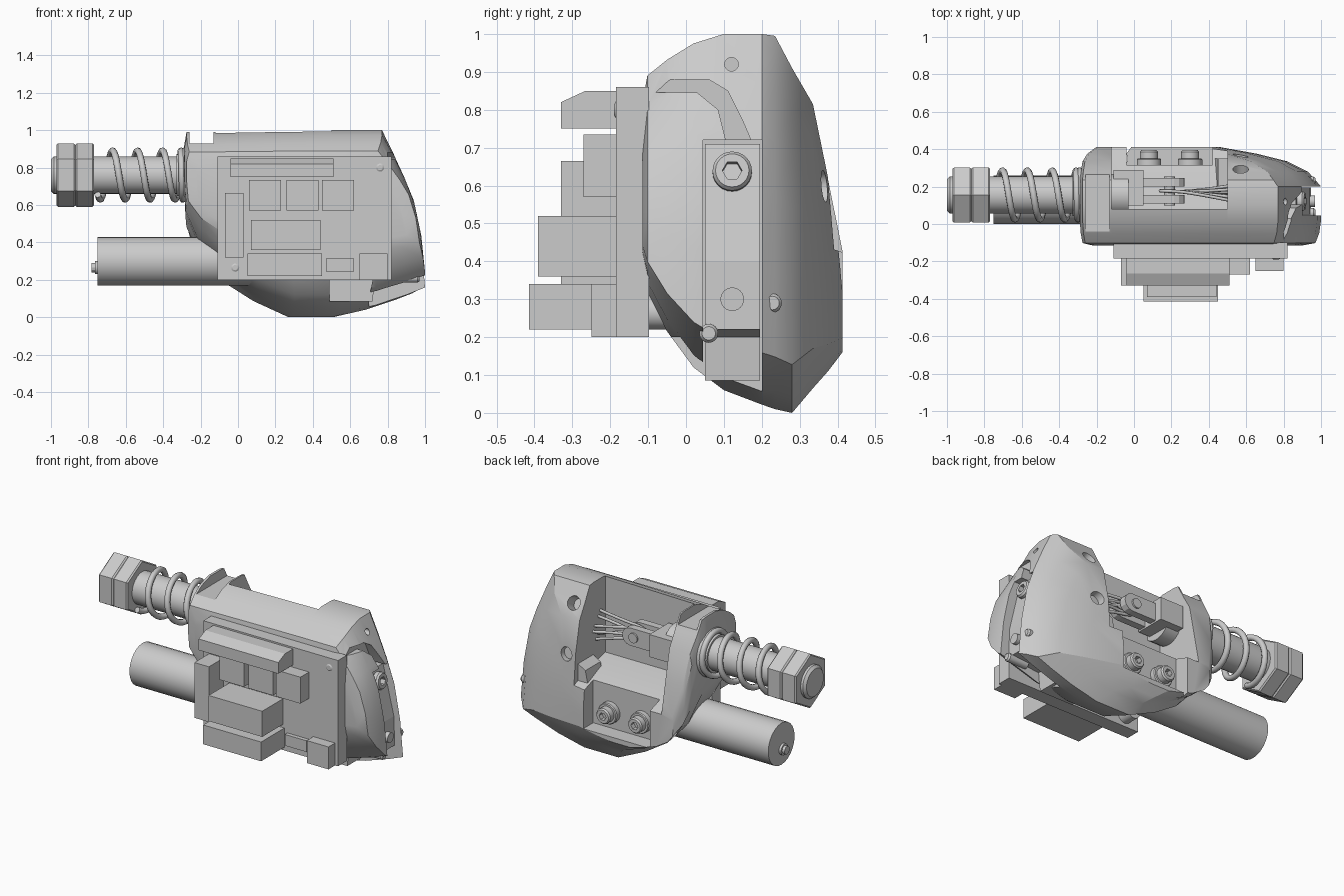
import bpy, bmesh, math
from mathutils import Vector

if "Cube" in bpy.data.objects:
    bpy.data.objects.remove(bpy.data.objects["Cube"])


def make(name, verts, faces, smooth=False):
    me = bpy.data.meshes.new(name)
    me.from_pydata(verts, [], faces)
    bm = bmesh.new()
    bm.from_mesh(me)
    bmesh.ops.recalc_face_normals(bm, faces=bm.faces)
    bm.to_mesh(me)
    bm.free()
    ob = bpy.data.objects.new(name, me)
    bpy.context.collection.objects.link(ob)
    if smooth:
        soften(ob)
    return ob


def soften(ob, angle=25):
    bpy.ops.object.select_all(action='DESELECT')
    ob.select_set(True)
    bpy.context.view_layer.objects.active = ob
    bpy.ops.object.shade_smooth_by_angle(angle=math.radians(angle))


def loft(name, rings, smooth=False):
    n = len(rings[0])
    verts = [v for r in rings for v in r]
    faces = [(k*n+i, k*n+(i+1) % n, (k+1)*n+(i+1) % n, (k+1)*n+i)
             for k in range(len(rings)-1) for i in range(n)]
    faces += [tuple(range(n)), tuple(range(len(verts)-n, len(verts)))]
    return make(name, verts, faces, smooth)


def box(name, x0, x1, y0, y1, z0, z1):
    return loft(name, [[(x0, y, z0), (x1, y, z0), (x1, y, z1), (x0, y, z1)] for y in (y0, y1)])


def prism_x(name, x0, x1, yz):
    return loft(name, [[(x, y, z) for y, z in yz] for x in (x0, x1)])


def prism_y(name, y0, y1, xz):
    return loft(name, [[(x, y, z) for x, z in xz] for y in (y0, y1)])


def lathe(name, origin, direction, steps, n=32, smooth=True):
    # steps are (distance along the axis, radius)
    q = Vector(direction).to_track_quat('Z', 'Y')
    o = Vector(origin)
    rings = [[o + q @ Vector((r*math.cos(math.tau*i/n), r*math.sin(math.tau*i/n), d))
              for i in range(n)] for d, r in steps]
    return loft(name, rings, smooth)


def cable(name, pts, r, smooth_path=True):
    cu = bpy.data.curves.new(name, 'CURVE')
    cu.dimensions = '3D'
    cu.bevel_depth = r
    cu.bevel_resolution = 2
    cu.use_fill_caps = True
    cu.resolution_u = 4
    sp = cu.splines.new('NURBS' if smooth_path else 'POLY')
    sp.points.add(len(pts)-1)
    for p, c in zip(sp.points, pts):
        p.co = (*c, 1)
    if smooth_path:
        sp.use_endpoint_u = True
        sp.order_u = 3
    ob = bpy.data.objects.new(name, cu)
    bpy.context.collection.objects.link(ob)


def cut(ob, cutters):
    for c in cutters:
        m = ob.modifiers.new('cut', 'BOOLEAN')
        m.operation = 'DIFFERENCE'
        m.solver = 'EXACT'
        m.object = c
        dg = bpy.context.evaluated_depsgraph_get()
        me = bpy.data.meshes.new_from_object(ob.evaluated_get(dg))
        ob.modifiers.clear()
        ob.data = me
        bpy.data.objects.remove(c)


def socket_bolt(name, tip, direction, r, length):
    # head with a hexagonal socket
    d = Vector(direction).normalized()
    head = lathe(name, Vector(tip) - d*length, d, [(0, r), (length*.85, r), (length, r*.85)], 24)
    cut(head, [lathe('socket', Vector(tip) - d*length*.5, d, [(0, r*.5), (length, r*.5)], 6, False)])


# Main housing: side outline lofted from the front to the back
outline = [(-.29, .90), (-.29, .72), (-.28, .53), (-.21, .37), (-.06, .2), (.1, .095), (.3, 0),
           (.55, 0), (.74, .045), (.9, .1), (1, .14), (.98, .37), (.94, .59), (.89, .73),
           (.83, .87), (.77, 1), (.5, 1), (.15, .995), (-.12, .99), (-.275, .99)]
levels = [(-.115, .38, .82, -.22, .90), (-.102, .32, .89, -.275, .97), (-.05, .215, .932, -.285, .99),
          (.02, .12, .975, -.29, 1), (.1, .06, 1, -.29, 1), (.2, .022, 1, -.29, 1), (.235, .01, .995, -.29, .97),
          (.28, 0, .91, -.285, .93), (.335, .065, .815, -.275, .82), (.375, .11, .62, -.25, .66),
          (.413, .16, .43, -.2, .45)]
body = loft('housing', [[(xl+(x+.29)/1.29*(xr-xl), y, zl+z*(zh-zl)) for x, z in outline]
                        for y, zl, zh, xl, xr in levels])
cut(body, [
    prism_x('cavity', -.12, .5, [(.08, .52), (.08, 1.2), (.6, 1.2), (.6, .36), (.22, .49)]),
    box('bolt_recess', -.04, .42, .315, .6, .19, .7),
    box('collar_notch', -.26, -.13, -.05, .3, .93, 1.2),
    box('arm_channel', .70, 1.2, .045, .2, -.1, .72),
    prism_x('finger_gap', .80, 1.2, [(-.2, .845), (.03, .845), (.085, .8), (.11, .7), (.18, .7),
                                     (.15, .77), (.11, .85), (.06, .88), (-.2, .88)]),
    prism_y('front_notch', -.3, .06, [(.49, .06), (.66, .06), (.7, .1), (.72, .2), (.49, .2)]),
    lathe('hole_upper', (.57, .215, .845), (0, .8, .45), [(0, .042), (.3, .042)]),
    lathe('hole_lower', (.57, .31, .59), (0, 1, .15), [(0, .042), (.3, .042)]),
    lathe('hole_side', (.76, .12, .92), (1, 0, 0), [(0, .018), (.5, .018)], 16)])
soften(body)

# Rear cover tab and its recessed screws
prism_y('cover_tab', .2, .35, [(.42, .38), (.5, .36), (.5, .55), (.45, .52)])
lathe('cover_screw_upper', (.57, .215, .845), (0, .8, .45), [(0, .038), (.02, .038)])
lathe('cover_screw_lower', (.57, .31, .59), (0, 1, .15), [(0, .038), (.02, .038)])

# Drive arm at the right end with its pivot bolt, pin and end screws
prism_y('drive_arm', .05, .195, [(.49, .085), (.72, .085), (.73, .2), (.945, .22), (.94, .4),
                                 (.865, .71), (.65, .71), (.49, .2)])
socket_bolt('arm_bolt', (.915, .122, .64), (1, 0, .15), .052, .07)
lathe('arm_pin', (.9, .122, .30), (1, 0, 0), [(0, .031), (.068, .031)])
for i, (y, z) in enumerate([(.06, .21), (.228, .29)]):
    lathe(f'end_screw_{i}', (.83, y, z), (1, 0, 0), [(0, .025), (.13, .025), (.14, .018)], 16)

# Two housing bolts on bosses at the back
for i, x in enumerate((.08, .3)):
    lathe(f'bolt_boss_{i}', (x, .30, .29), (0, 1, 0), [(0, .065), (.045, .065), (.05, .06)])
    socket_bolt(f'back_bolt_{i}', (x, .395, .29), (0, 1, 0), .048, .06)

# Motor with a small end shaft
lathe('motor', (-.75, .13, .30), (1, 0, 0), [(0, .13), (1.0, .13)], 24)
lathe('motor_boss', (-.765, .12, .265), (1, 0, 0), [(0, .035), (.03, .035)], 16)
lathe('motor_pin', (-.782, .12, .265), (1, 0, 0), [(0, .025), (.03, .025)], 12)

# Threaded rod, sleeve, nuts and spring
RY, RZ = .155, .76
lathe('rod', (-1, RY, RZ), (1, 0, 0), [(0, .085), (.015, .1), (.93, .1), (.95, .085)])
lathe('rod_sleeve', (-.33, RY, RZ), (1, 0, 0), [(0, .112), (.3, .112)])
for i, x in enumerate((-.97, -.87)):
    prof = [(0, .162), (.008, .17), (.092, .17), (.1, .162)]
    rings = [[(x+d, RY+r*math.sin(math.tau*k/6), RZ+r*math.cos(math.tau*k/6)) for k in range(6)]
             for d, r in prof]
    loft(f'nut_{i}', rings)
coil = []
for i in range(141):
    t = i/28
    x = -.75 + .133*min(t, 3.3) + .02*max(t-3.3, 0)
    a = math.tau*(t + .25) + 2.5
    coil.append((x, RY+.13*math.cos(a), RZ+.13*math.sin(a)))
cable('spring', coil, .018, False)

# Fork end of the rod with pin and pull cables
box('fork_base', -.11, .05, .1, .29, .69, .83)
lug = [(.03, .70), (.215, .70)] + [(.215+.055*math.sin(a), .755-.055*math.cos(a))
                                   for a in (.5, 1.05, 1.57, 2.1, 2.64)] + [(.215, .81), (.03, .81)]
for i, y in enumerate((.11, .2)):
    prism_y(f'fork_lug_{i}', y, y+.045, lug)
lathe('fork_pin', (.19, .1, .755), (0, 1, 0), [(0, .03), (.155, .03)], 20)
for i, (y, z) in enumerate([(.125, .8), (.15, .66), (.185, .72)]):
    cable(f'pull_cable_{i}', [(.52, y, z), (.3, .17, z*.5+.4), (.17, .177, .80), (.13, .177, .755),
                              (.17, .177, .715), (.3, .17, z*.5+.37), (.52, y+.02, z-.03)], .009)

# Circuit board and its components on the front
box('board', -.11, .82, -.185, -.098, .2, .86)
parts = [('left_header', -.07, .03, -.33, .32, .665),
         ('chip_a', .06, .23, -.27, .57, .735), ('chip_b', .26, .43, -.27, .57, .735),
         ('chip_c', .45, .62, -.27, .57, .735), ('large_connector', .07, .44, -.39, .36, .52),
         ('lower_connector', .05, .45, -.415, .22, .34), ('small_chip', .47, .62, -.21, .245, .315),
         ('corner_connector', .65, .80, -.25, .2, .34)]
for n, x0, x1, y, z0, z1 in parts:
    box(n, x0, x1, y, -.18, z0, z1)
prism_x('top_header', -.04, .51, [(-.18, .75), (-.33, .75), (-.33, .82), (-.265, .85), (-.18, .85)])
for i, (x, z) in enumerate([(-.015, .265), (.76, .8)]):
    lathe(f'board_screw_{i}', (x, -.19, z), (0, 1, 0), [(0, .014), (.005, .022), (.02, .022)], 16)
    lathe(f'standoff_{i}', (x, -.1, z), (0, 1, 0), [(0, .045), (.08, .045)], 20)
